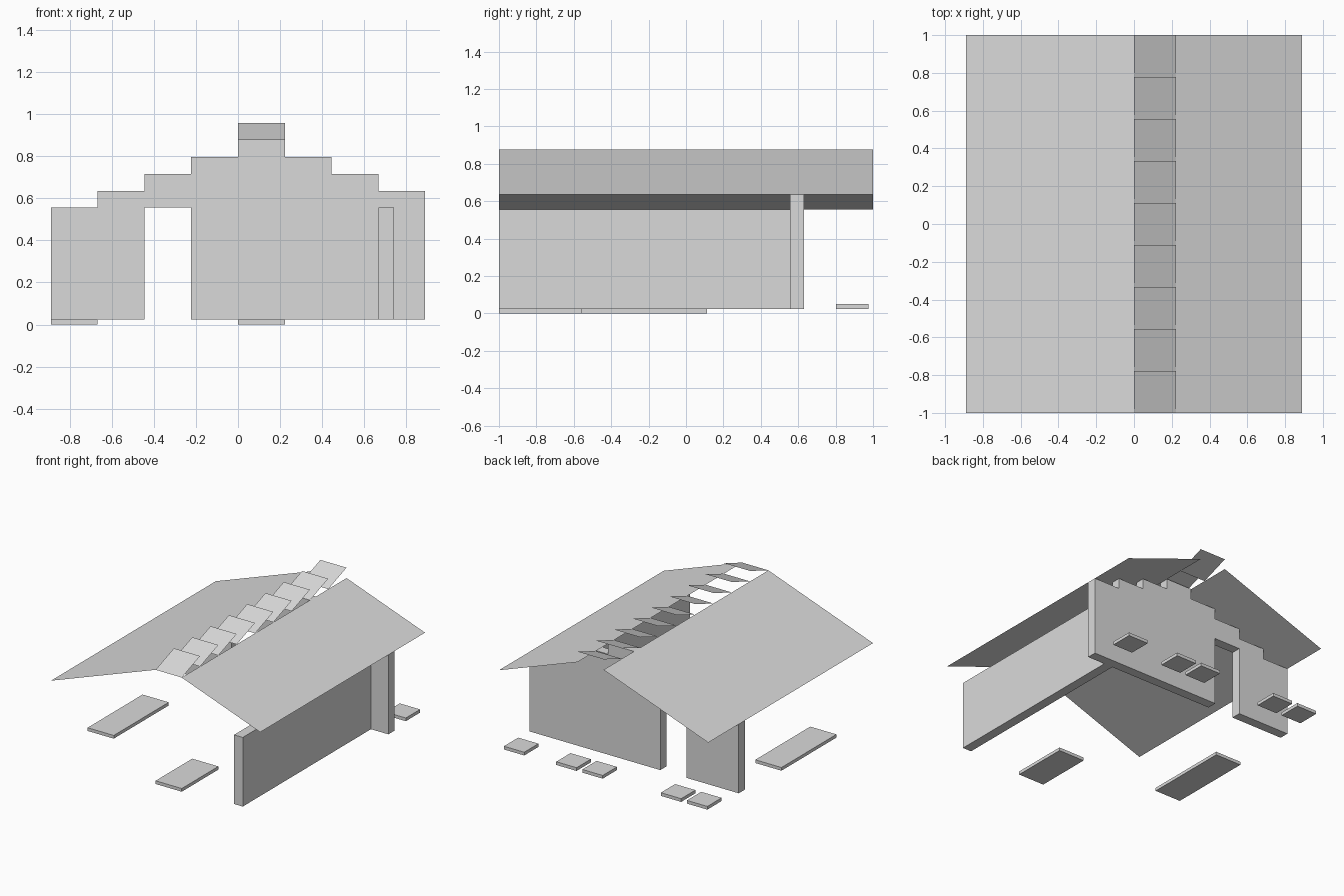
import bpy
import bmesh

cube = bpy.data.objects.get("Cube")
if cube:
    bpy.data.objects.remove(cube, do_unlink=True)

CELL = 2 / 9            # plan grid
SLAB = CELL / 9         # paving thickness
WALL = CELL / 3         # wall thickness
EAVE = 2.5 * CELL       # low eave height
RISE = 0.0803           # roof rise per grid cell
RIDGE = EAVE + 4 * RISE
HALF = 4 * CELL         # half the plan width

grey = bpy.data.materials.new("light grey")
grey.use_nodes = True
grey.diffuse_color = (0.7, 0.7, 0.7, 1)
grey.node_tree.nodes["Principled BSDF"].inputs["Base Color"].default_value = (0.7, 0.7, 0.7, 1)


def finish(name, bm):
    mesh = bpy.data.meshes.new(name)
    bm.to_mesh(mesh)
    bm.free()
    mesh.materials.append(grey)
    obj = bpy.data.objects.new(name, mesh)
    bpy.context.collection.objects.link(obj)
    return obj


def box(name, x, y, z):
    bm = bmesh.new()
    bmesh.ops.create_cube(bm, size=1)
    for v in bm.verts:
        for axis, (low, high) in enumerate((x, y, z)):
            v.co[axis] = low if v.co[axis] < 0 else high
    return finish(name, bm)


def sheet(name, x, y, z_at):
    """Thin sloping sheet facing up, with its height given by a function."""
    bm = bmesh.new()
    corners = [(x[0], y[0]), (x[1], y[0]), (x[1], y[1]), (x[0], y[1])]
    bm.faces.new([bm.verts.new((px, py, z_at(px, py))) for px, py in corners])
    return finish(name, bm)


# Two roof slopes with an open strip between them
sheet("roof_right_slope", (-HALF, 0), (-1, 1),
      lambda x, y: RIDGE + x / CELL * RISE)
sheet("roof_left_slope", (CELL, HALF), (-1, 1),
      lambda x, y: RIDGE - (x / CELL - 1) * RISE)

# Tilted louvres over the open strip
for i in range(9):
    y0 = -1 + i * CELL
    sheet(f"ridge_louvre_{i + 1}", (0, CELL), (y0, y0 + CELL),
          lambda x, y: RIDGE + (y - y0) / CELL * RISE)

# Back wall: stepped gable outline with a doorway, extruded in depth
outline = [(-HALF, SLAB), (-2 * CELL, SLAB), (-2 * CELL, EAVE),
           (-CELL, EAVE), (-CELL, SLAB), (HALF, SLAB)]
for col in range(3, -5, -1):
    top = RIDGE - abs(col) * RISE
    outline += [((col + 1) * CELL, top), (col * CELL, top)]
bm = bmesh.new()
back_y = 2.5 * CELL
face = bm.faces.new([bm.verts.new((x, back_y, z)) for x, z in outline])
extruded = bmesh.ops.extrude_face_region(bm, geom=[face])["geom"]
bmesh.ops.translate(bm, vec=(0, WALL, 0),
                    verts=[g for g in extruded if isinstance(g, bmesh.types.BMVert)])
bmesh.ops.recalc_face_normals(bm, faces=bm.faces)
finish("back_wall", bm)

# Side wall
box("side_wall", (3 * CELL, 3 * CELL + WALL), (-1, back_y), (SLAB, EAVE))

# Floor slabs
box("long_floor_slab", (-HALF, -3 * CELL), (-2.5 * CELL, 0.5 * CELL), (0, SLAB))
box("short_floor_slab", (0, CELL), (-1, -2.5 * CELL), (0, SLAB))

# Stepping stones behind the back wall
for n, col in enumerate((-4, -3, 0, 1, 3)):
    box(f"stepping_stone_{n + 1}", (col * CELL + SLAB, (col + 1) * CELL - SLAB),
        (1 - CELL + SLAB, 1 - SLAB), (SLAB, 2 * SLAB))
